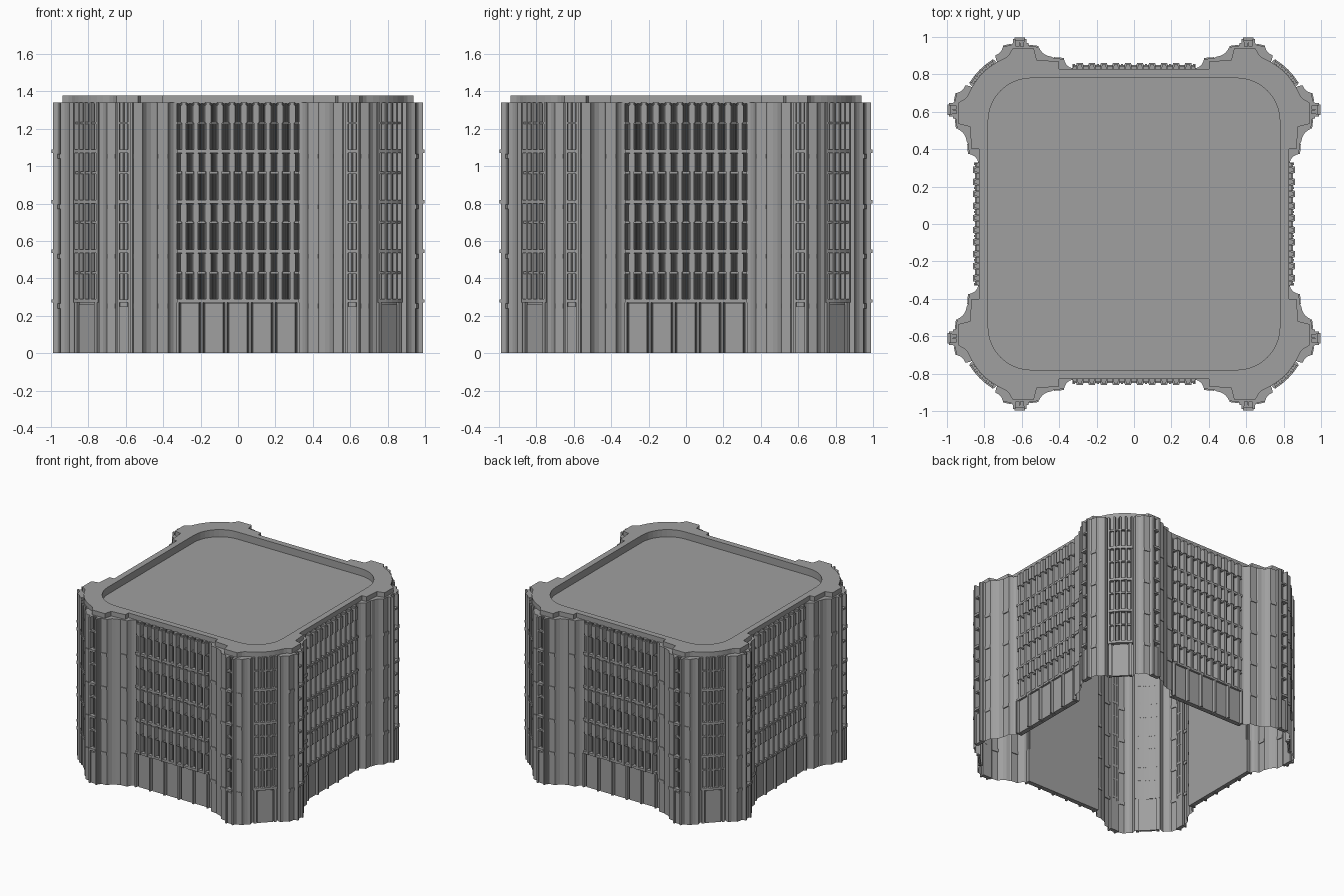
import bpy, bmesh
from math import sin, cos, radians, atan2, hypot
from mathutils import Matrix, Vector

if "Cube" in bpy.data.objects:
    bpy.data.objects.remove(bpy.data.objects["Cube"])

C = 0.55                      # corner arc centre (x = y)
FLOORS = [0.28, 0.545, 0.81, 1.08]
MIDS = [0.43, 0.70, 0.965, 1.23]
TOP = 1.34
ROT = [Matrix.Rotation(radians(-90 * k), 4, 'Z') for k in range(4)]
MIRROR = Matrix.Diagonal((-1, 1, 1, 1))
HALVES = [r @ m for r in ROT for m in (Matrix.Identity(4), MIRROR)]

# Mid-grey stone, darker grey in the window recesses
STONE = bpy.data.materials.new("stone")
STONE.diffuse_color = (0.35, 0.35, 0.35, 1)
STONE.use_nodes = True
STONE.node_tree.nodes["Principled BSDF"].inputs["Base Color"].default_value = STONE.diffuse_color
RECESS = bpy.data.materials.new("recess")
RECESS.diffuse_color = (0.2, 0.2, 0.2, 1)
RECESS.use_nodes = True
RECESS.node_tree.nodes["Principled BSDF"].inputs["Base Color"].default_value = RECESS.diffuse_color


def box(bm, frame, x0, x1, y0, y1, z0, z1, taper=1.0):
    """Box in a local frame; taper narrows its outer (+y) face."""
    verts = bmesh.ops.create_cube(bm, size=1)["verts"]
    for v in verts:
        if v.co.y > 0:
            v.co.x *= taper
    m = frame @ Matrix.Translation(((x0 + x1) / 2, (y0 + y1) / 2, (z0 + z1) / 2))
    m = m @ Matrix.Diagonal((x1 - x0, y1 - y0, z1 - z0, 1))
    bmesh.ops.transform(bm, matrix=m, verts=verts)


def finish(bm, name, mat=STONE):
    bmesh.ops.recalc_face_normals(bm, faces=bm.faces)
    me = bpy.data.meshes.new(name)
    bm.to_mesh(me)
    bm.free()
    me.materials.append(mat)
    bpy.context.collection.objects.link(bpy.data.objects.new(name, me))


def polar(theta, r):
    return (C + r * cos(radians(theta)), C + r * sin(radians(theta)))


def polar_frame(theta):
    return Matrix.Translation((C, C, 0)) @ Matrix.Rotation(radians(theta - 90), 4, 'Z')


def full_outline(half):
    """Half a side (centre line to corner diagonal) -> whole closed plan."""
    side = [(-x, y) for x, y in reversed(half)][1:] + [(0, half[0][1])] + half
    return [r @ Vector((x, y, 0)) for r in ROT for x, y in side]


def loop(bm, pts, z):
    return [bm.verts.new((p[0], p[1], z)) for p in pts]


def skin(bm, a, b):
    n = len(a)
    for i in range(n):
        bm.faces.new((a[i], a[(i + 1) % n], b[(i + 1) % n], b[i]))


def ring_fill(bm, *loops):
    edges = []
    for l in loops:
        for i in range(len(l)):
            a, b = l[i], l[(i + 1) % len(l)]
            edges.append(bm.edges.get((a, b)) or bm.edges.new((a, b)))
    bmesh.ops.triangle_fill(bm, edges=edges, use_beauty=True, normal=(0, 0, 1))


# Plan profiles, from the middle of one side to the corner diagonal:
# flat pilasters joined by concave flutes
PILASTERS = [((0.375, 0.882), (0.43, 0.886)), ((0.51, 0.946), (0.56, 0.952)),
             ((0.655, 0.958), (0.70, 0.948))]
wall_half = [(0.325, 0.80), (0.325, 0.832), (0.345, 0.838), (0.36, 0.850),
             (0.37, 0.868), *PILASTERS[0], (0.437, 0.893), (0.465, 0.900),
             (0.488, 0.914), (0.502, 0.932), *PILASTERS[1], (0.565, 0.968),
             (0.575, 0.968), (0.577, 0.948), (0.645, 0.948), (0.647, 0.968),
             *PILASTERS[2], (0.708, 0.928), (0.722, 0.912), (0.742, 0.902),
             (0.738, 0.882)] + [polar(t, 0.362) for t in (60, 55, 50, 45)]
parapet_half = [(0.40, 0.828), (0.40, 0.868), (0.52, 0.878), (0.535, 0.938),
                (0.65, 0.938), (0.668, 0.905)] + \
               [polar(t, 0.365) for t in (68, 62, 56, 50, 45)]
roof_half = [(0.55 + 0.23 * cos(radians(t)), 0.55 + 0.23 * sin(radians(t)))
             for t in range(90, 44, -9)]
wall_pts, parapet_pts, roof_pts = map(full_outline, (wall_half, parapet_half, roof_half))

# Outer wall shell, open underneath, with the flat ledge on top
bm = bmesh.new()
low, high = loop(bm, wall_pts, 0), loop(bm, wall_pts, TOP)
skin(bm, low, high)
ring_fill(bm, high, loop(bm, roof_pts, TOP))
finish(bm, "wall_shell")

# Parapet ring and sunken roof
bm = bmesh.new()
p0, p1 = loop(bm, parapet_pts, TOP - 0.005), loop(bm, parapet_pts, 1.378)
r0, r1 = loop(bm, roof_pts, 1.32), loop(bm, roof_pts, 1.378)
skin(bm, p0, p1)
ring_fill(bm, p1, r1)
skin(bm, r1, r0)
bm.faces.new(r0)
finish(bm, "parapet_and_roof")

# Main facades: tapered fins, recessed panes, ledges, ground panels
fins, panes, ledges, ground = [bmesh.new() for _ in range(4)]
for f in ROT:
    for i in range(10):
        x = (i - 4.5) * 0.0643
        box(fins, f, x - 0.02, x + 0.02, 0.801, 0.853, 0.27, TOP, 0.5)
        for z in FLOORS[1:] + [TOP]:
            box(fins, f, x - 0.024, x + 0.024, 0.81, 0.86, z - 0.11, z - 0.012, 0.7)
    box(panes, f, -0.324, 0.324, 0.801, 0.804, 0.27, TOP - 0.001)
    for i in range(11):
        x = (i - 5) * 0.0643
        for dx in (-0.007, 0.007):
            box(panes, f, x + dx - 0.005, x + dx + 0.005, 0.802, 0.822, 0.27, TOP, 0.4)
    for z in FLOORS:
        box(ledges, f, -0.325, 0.325, 0.801, 0.85, z - 0.009, z + 0.009)
    for z in MIDS:
        box(ledges, f, -0.325, 0.325, 0.801, 0.842, z - 0.006, z + 0.006)
    for i in range(5):
        x = (i - 2) * 0.1286
        box(ground, f, x - 0.054, x + 0.054, 0.801, 0.838, 0, 0.268, 0.9)
    for i in range(6):
        x = (i - 2.5) * 0.1286
        box(ground, f, x - 0.012, x + 0.012, 0.801, 0.855, 0, 0.272, 0.5)
finish(fins, "facade_fins")
finish(panes, "facade_panes", RECESS)
finish(ledges, "facade_ledges")
finish(ground, "ground_panels")

# Curved corner bays: mullions, ledges and door
bm = bmesh.new()
for r in ROT:
    for t in (32, 38.5, 45, 51.5, 58):
        box(bm, r @ polar_frame(t), -0.01, 0.01, 0.358, 0.385, 0.27, TOP, 0.6)
    for t in (35.2, 41.8, 48.2, 54.8):
        f = r @ polar_frame(t)
        box(bm, f, -0.004, 0.004, 0.358, 0.37, 0.27, TOP)
        for z in FLOORS:
            box(bm, f, -0.023, 0.023, 0.358, 0.388, z - 0.01, z + 0.01)
        for z in MIDS:
            box(bm, f, -0.023, 0.023, 0.358, 0.38, z - 0.006, z + 0.006)
    f = r @ polar_frame(45)
    box(bm, f, -0.058, 0.058, 0.352, 0.368, 0, 0.26)
    for s in (-1, 1):
        box(bm, f, s * 0.075 - 0.01, s * 0.075 + 0.01, 0.345, 0.375, 0, 0.27)
finish(bm, "corner_bays")

# Narrow window bays on the tower flanks
bm = bmesh.new()
for f in HALVES:
    for x in (0.582, 0.640):
        box(bm, f, x - 0.01, x + 0.01, 0.946, 0.988, 0, TOP, 0.6)
    box(bm, f, 0.606, 0.616, 0.946, 0.97, 0.27, TOP, 0.5)
    box(bm, f, 0.58, 0.642, 0.946, 0.975, 0, 0.25)
    for z in FLOORS:
        box(bm, f, 0.582, 0.64, 0.946, 0.996, z - 0.01, z + 0.008)
    for z in MIDS:
        box(bm, f, 0.582, 0.64, 0.946, 0.984, z - 0.006, z + 0.006)
finish(bm, "narrow_bays")

# Shallow collars around the pilasters at each storey
bm = bmesh.new()
for h in HALVES:
    for (ax, ay), (bx, by) in PILASTERS:
        f = h @ Matrix.Translation((ax, ay, 0)) @ \
            Matrix.Rotation(atan2(by - ay, bx - ax), 4, 'Z')
        n = hypot(bx - ax, by - ay)
        for z in FLOORS:
            box(bm, f, -0.002, n + 0.002, -0.006, 0.006, z - 0.04, z - 0.015, 0.9)
finish(bm, "pilaster_collars")
